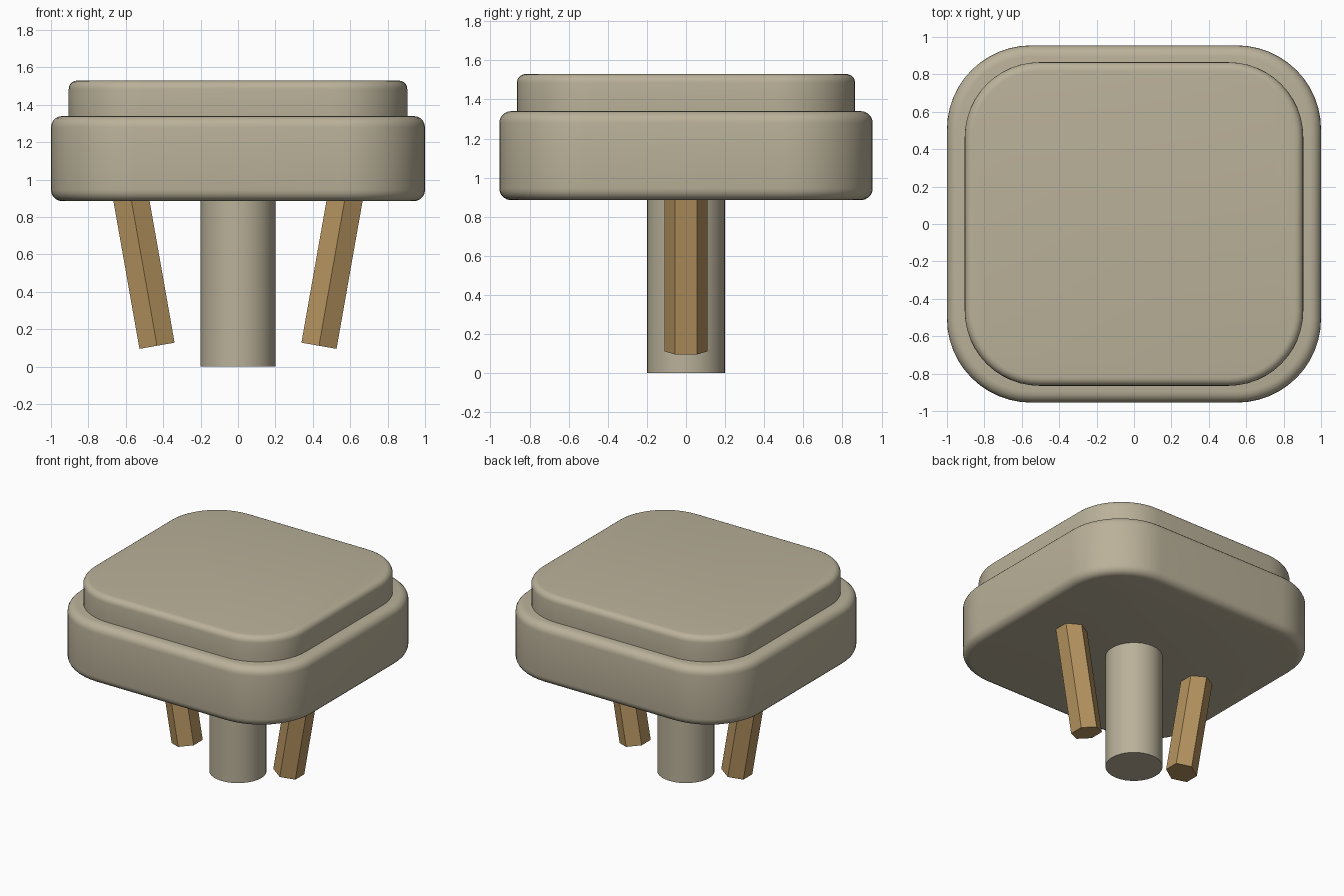
import bpy
import bmesh
import math
from mathutils import Matrix, Vector

if "Cube" in bpy.data.objects:
    bpy.data.objects.remove(bpy.data.objects["Cube"], do_unlink=True)


def make_material(name, rgb):
    mat = bpy.data.materials.new(name)
    mat.use_nodes = True
    color = (*rgb, 1.0)
    mat.diffuse_color = color
    mat.node_tree.nodes["Principled BSDF"].inputs["Base Color"].default_value = color
    return mat


taupe = make_material("taupe", (0.49, 0.44, 0.32))
wood = make_material("tan wood", (0.46, 0.29, 0.115))


def add_object(name, bm, mat):
    mesh = bpy.data.meshes.new(name)
    bm.normal_update()
    bm.to_mesh(mesh)
    bm.free()
    mesh.materials.append(mat)
    obj = bpy.data.objects.new(name, mesh)
    bpy.context.collection.objects.link(obj)
    return obj


def rounded_slab(name, half_x, half_y, bottom, top, corner, edge, mat):
    """Box with large rounded corners and softened top and bottom rims."""
    bm = bmesh.new()
    size = Matrix.Diagonal((2 * half_x, 2 * half_y, top - bottom, 1))
    place = Matrix.Translation((0, 0, (top + bottom) / 2))
    bmesh.ops.create_cube(bm, size=1, matrix=place @ size)
    uprights = [e for e in bm.edges
                if abs(e.verts[0].co.z - e.verts[1].co.z) > 0.01]
    bmesh.ops.bevel(bm, geom=uprights, offset=corner, segments=12,
                    profile=0.5, affect='EDGES')
    rims = [e for e in bm.edges
            if abs(e.verts[0].co.z - e.verts[1].co.z) < 0.001]
    bmesh.ops.bevel(bm, geom=rims, offset=edge, segments=5,
                    profile=0.5, affect='EDGES')
    for face in bm.faces:
        face.smooth = True
    return add_object(name, bm, mat)


def prism(name, sides, radius, start, end, mat, turn=0.0):
    """Straight prism between two points."""
    start, end = Vector(start), Vector(end)
    axis = end - start
    tilt = Matrix.Rotation(math.atan2(axis.x, axis.z), 4, 'Y')
    matrix = (Matrix.Translation((start + end) / 2) @ tilt
              @ Matrix.Rotation(turn, 4, 'Z'))
    bm = bmesh.new()
    bmesh.ops.create_cone(bm, cap_ends=True, segments=sides, radius1=radius,
                          radius2=radius, depth=axis.length, matrix=matrix)
    return add_object(name, bm, mat)


# Seat base and the cushion on top
rounded_slab("seat_base", 1.0, 0.955, 0.885, 1.34, 0.45, 0.06, taupe)
rounded_slab("seat_cushion", 0.905, 0.865, 1.24, 1.53, 0.40, 0.045, taupe)

# Central round post
post = prism("center_post", 32, 0.2, (0, 0, 0), (0, 0, 0.95), taupe)
bpy.ops.object.select_all(action='DESELECT')
post.select_set(True)
bpy.context.view_layer.objects.active = post
bpy.ops.object.shade_smooth_by_angle(angle=math.radians(40))

# Pair of splayed hexagonal legs, corners facing front and back
for side, label in ((1, "left"), (-1, "right")):
    lean = math.radians(10)
    foot = Vector((side * 0.433, 0, 0.112))
    head = foot + Vector((side * math.sin(lean), 0, math.cos(lean))) * 0.85
    leg = prism(label + "_leg", 6, 0.11, foot, head, wood)
    # Orient the hexagon so its flats face left and right
    reach = max(abs(v.co.y) for v in leg.data.vertices)
    if reach < 0.105:
        bpy.data.objects.remove(leg, do_unlink=True)
        prism(label + "_leg", 6, 0.11, foot, head, wood, math.radians(30))
